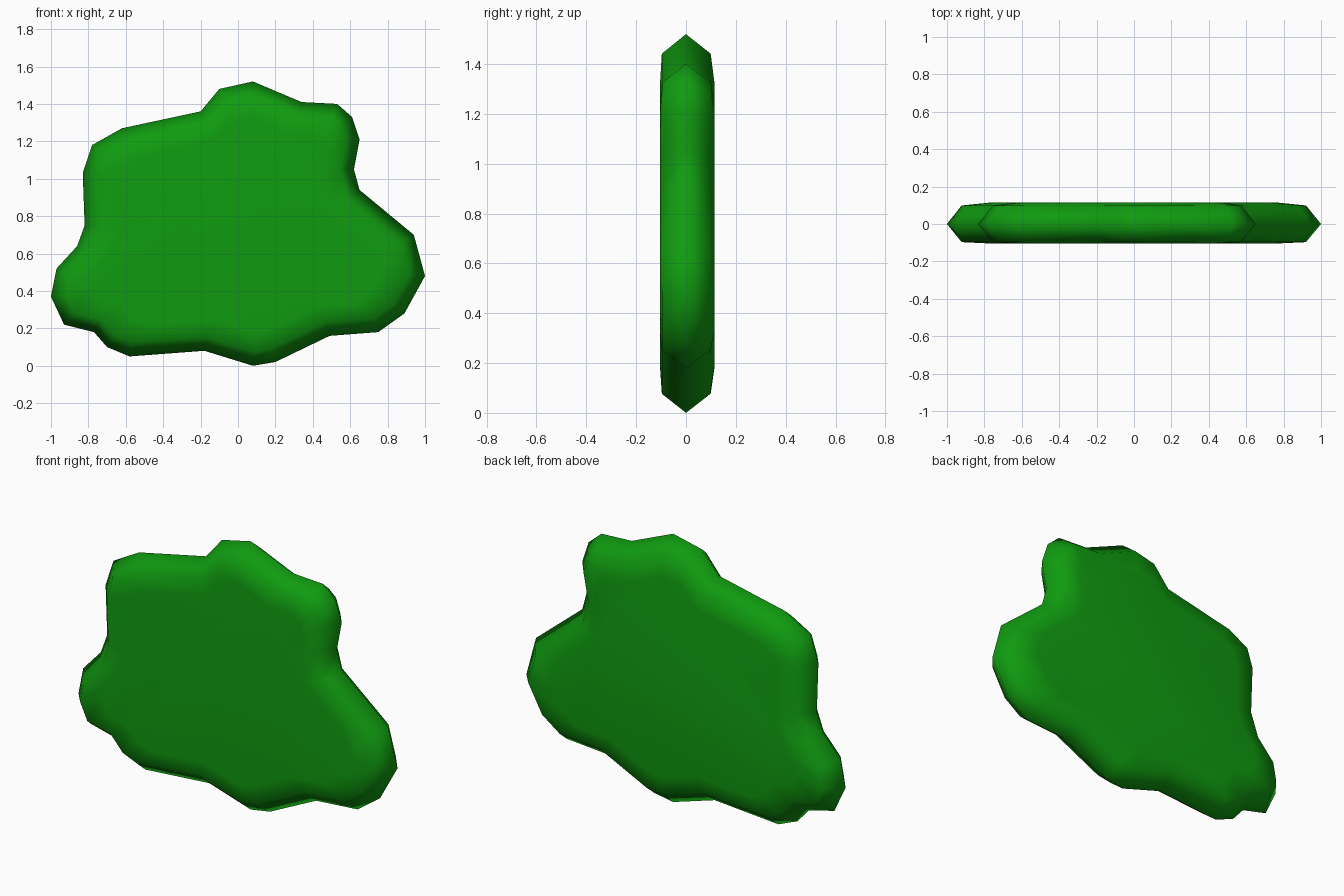
import bpy
import bmesh
from mathutils import Vector

cube = bpy.data.objects.get("Cube")
if cube:
    bpy.data.objects.remove(cube, do_unlink=True)

# Leaf green material
green = bpy.data.materials.new("leaf green")
green.use_nodes = True
colour = (0.005, 0.33, 0.005, 1)
green.diffuse_color = colour
green.node_tree.nodes["Principled BSDF"].inputs["Base Color"].default_value = colour

# Outer rim of the foliage, clockwise from the top (x, z)
RIM = [Vector(p) for p in (
    (.08, 1.52), (.34, 1.41), (.53, 1.40), (.61, 1.33), (.65, 1.21), (.62, 1.05),
    (.65, .94), (.94, .70), (1, .48), (.89, .28), (.75, .18), (.49, .16),
    (.20, .02), (.08, 0), (-.18, .08), (-.58, .05), (-.70, .10), (-.77, .18),
    (-.93, .22), (-1, .37), (-.97, .52), (-.86, .64), (-.82, .75), (-.83, 1.03),
    (-.78, 1.18), (-.62, 1.27), (-.20, 1.36), (-.10, 1.48))]
CENTRE = Vector((0, .72))


def inset(points, width):
    """Move each corner inwards along its mitre."""
    result = []
    for i, p in enumerate(points):
        a = (p - points[i - 1]).normalized()
        b = (points[(i + 1) % len(points)] - p).normalized()
        na, nb = Vector((a.y, -a.x)), Vector((b.y, -b.x))
        mitre = (na + nb) / (1 + na.dot(nb))
        result.append(p + mitre * width)
    return result


def add_ring(bm, points, y):
    return [bm.verts.new((p.x, y, p.y)) for p in points]


def bridge(bm, outer, inner):
    for i in range(len(outer)):
        bm.faces.new((outer[i - 1], outer[i], inner[i], inner[i - 1]))


# Foliage slab: sharp middle rim, bevelled edge and a nearly flat panel each side
bm = bmesh.new()
rim = add_ring(bm, RIM, 0)
shoulder = inset(RIM, .075)
panel = [CENTRE + (p - CENTRE) * .84 for p in shoulder]
for edge_y, panel_y in ((-.097, -.104), (.099, .114)):
    edge_ring = add_ring(bm, shoulder, edge_y)
    panel_ring = add_ring(bm, panel, panel_y)
    bridge(bm, rim, edge_ring)
    bridge(bm, edge_ring, panel_ring)
    bm.faces.new(panel_ring)
bmesh.ops.recalc_face_normals(bm, faces=bm.faces)
for face in bm.faces:
    face.smooth = True

mesh = bpy.data.meshes.new("foliage")
bm.to_mesh(mesh)
bm.free()
mesh.materials.append(green)
foliage = bpy.data.objects.new("foliage", mesh)
bpy.context.collection.objects.link(foliage)
